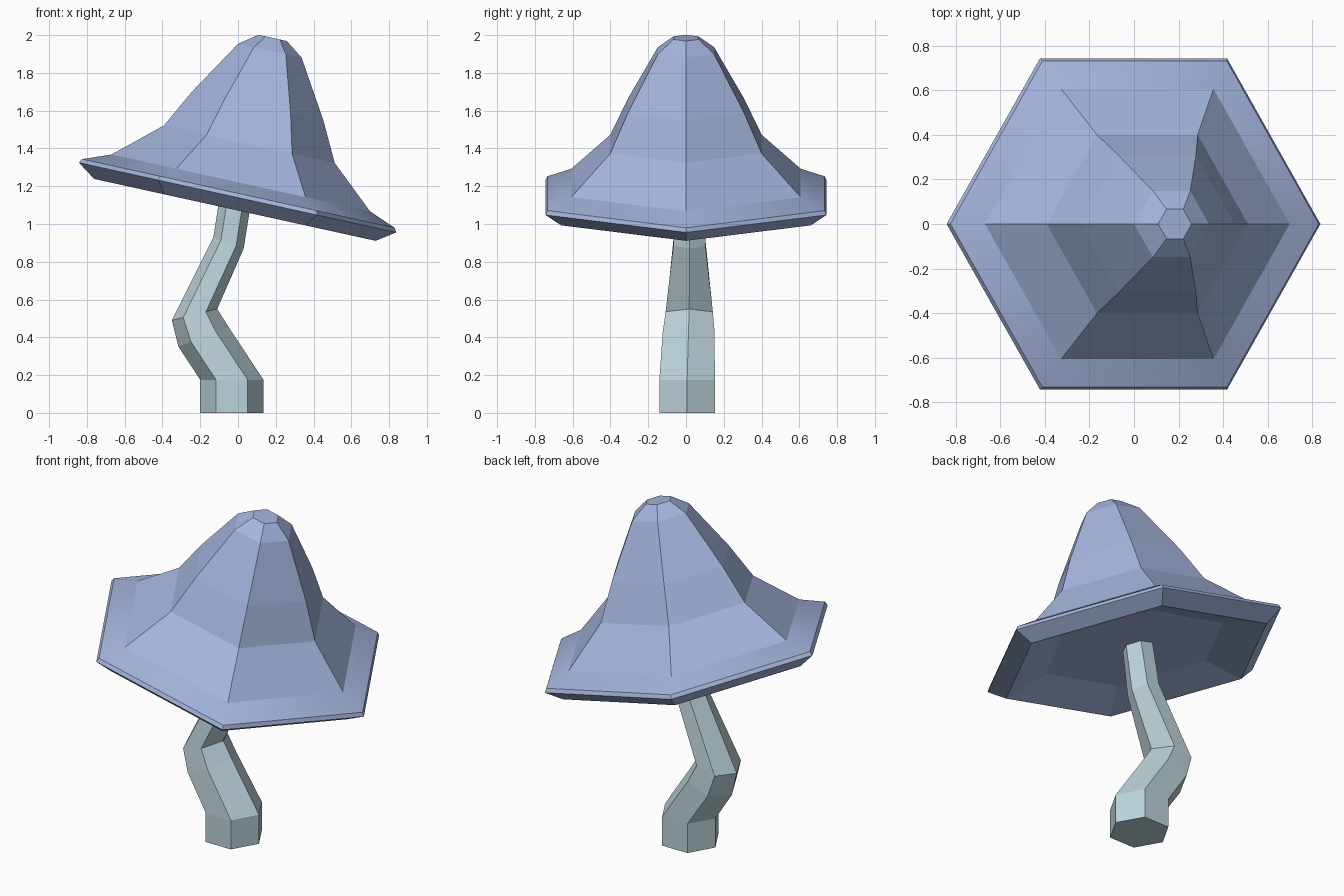
import bpy, bmesh
from math import cos, sin, pi, radians

if "Cube" in bpy.data.objects:
    bpy.data.objects.remove(bpy.data.objects["Cube"])

SIDES = 6


def material(name, color):
    m = bpy.data.materials.new(name)
    m.diffuse_color = (*color, 1)
    m.use_nodes = True
    m.node_tree.nodes["Principled BSDF"].inputs["Base Color"].default_value = m.diffuse_color
    return m


def loft(name, rings, mat, smooth_bands=()):
    """Bridge a list of vertex rings, listed bottom to top, and cap both ends."""
    bm = bmesh.new()
    loops = [[bm.verts.new(p) for p in ring] for ring in rings]
    for k, (a, b) in enumerate(zip(loops, loops[1:])):
        for i in range(SIDES):
            j = (i + 1) % SIDES
            f = bm.faces.new((a[i], a[j], b[j], b[i]))
            f.smooth = k in smooth_bands
    bm.faces.new(loops[0][::-1])
    bm.faces.new(loops[-1])
    bmesh.ops.recalc_face_normals(bm, faces=bm.faces)
    mesh = bpy.data.meshes.new(name)
    bm.to_mesh(mesh)
    bm.free()
    mesh.materials.append(mat)
    obj = bpy.data.objects.new(name, mesh)
    bpy.context.collection.objects.link(obj)
    return obj


def hexagon(r):
    return [(r * cos(i * 2 * pi / SIDES), r * sin(i * 2 * pi / SIDES)) for i in range(SIDES)]


# Tilted cap: recessed underside, lip, flared brim, bell-shaped crown (radius, height)
profile = [(0.52, 0.0), (0.763, -0.077), (0.86, -0.01), (0.847, 0.012),
           (0.701, 0.069), (0.463, 0.279), (0.356, 0.486), (0.172, 0.786), (0.077, 0.855)]
cap = loft("mushroom_cap", [[(x, y, h) for x, y in hexagon(r)] for r, h in profile],
           material("cap_blue", (0.37, 0.46, 0.72)), smooth_bands=(3,))
cap.location = (0, 0, 1.15)
cap.rotation_euler = (0, radians(12.4), 0)

# Crooked stem: left x, left z, right x, right z, centre y, half depth of each section
sections = [(-0.20, 0.0, 0.135, 0.0, 0.006, 0.147),
            (-0.20, 0.175, 0.135, 0.175, 0.006, 0.147),
            (-0.315, 0.35, -0.05, 0.455, 0.014, 0.137),
            (-0.35, 0.49, -0.11, 0.55, 0.017, 0.125),
            (-0.13, 0.93, 0.03, 0.87, 0.018, 0.085),
            (-0.09, 1.19, 0.075, 1.15, 0.02, 0.076)]
rings = []
for xl, zl, xr, zr, yc, yd in sections:
    rings.append([((xl + xr) / 2 + u * (xr - xl) / 2,
                   yc + v * yd / sin(pi / 3),
                   (zl + zr) / 2 + u * (zr - zl) / 2) for u, v in hexagon(1)])
loft("mushroom_stem", rings, material("stem_pale_teal", (0.50, 0.65, 0.70)))
